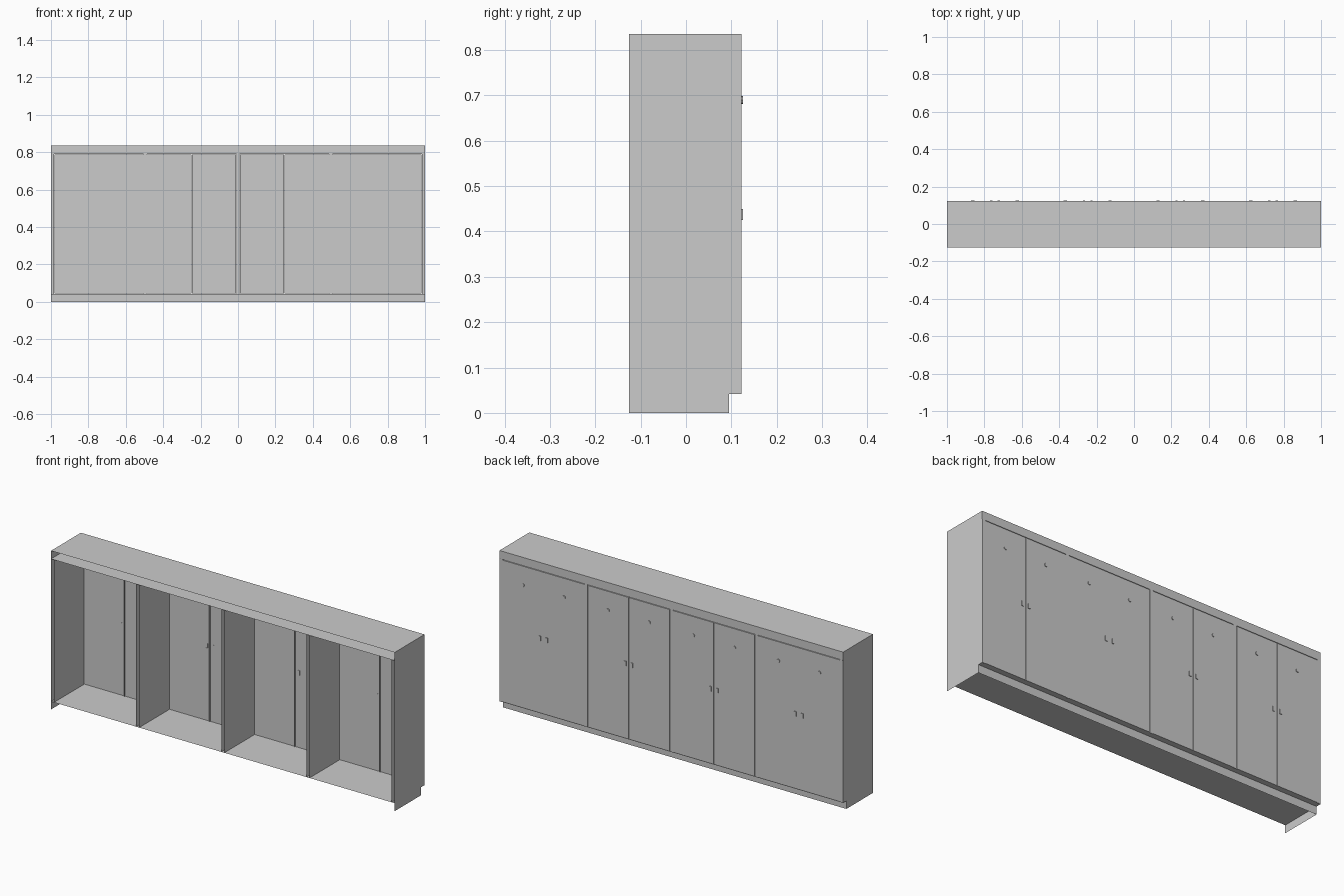
import bpy, bmesh, math
from mathutils import Matrix

if "Cube" in bpy.data.objects:
    bpy.data.objects.remove(bpy.data.objects["Cube"])

Y0, Y1 = -0.126, 0.122      # open wall side, door side
Z0, Z1, TOP = 0.042, 0.792, 0.835
T = 0.0175                  # upright thickness
FACES = {'-x': (0, 4, 6, 2), '+x': (1, 3, 7, 5), '-y': (0, 1, 5, 4),
         '+y': (2, 6, 7, 3), '-z': (0, 2, 3, 1), '+z': (4, 5, 7, 6)}


def finish(name, bm):
    me = bpy.data.meshes.new(name)
    bm.to_mesh(me)
    bm.free()
    ob = bpy.data.objects.new(name, me)
    bpy.context.collection.objects.link(ob)
    return ob


def shell(name, x, y, z, skip=('-y',)):
    """Box from min/max pairs, leaving out the skipped sides."""
    bm = bmesh.new()
    v = [bm.verts.new((a, b, c)) for c in z for b in y for a in x]
    for side, idx in FACES.items():
        if side not in skip:
            bm.faces.new([v[i] for i in idx])
    return finish(name, bm)


def lock(name, x, z):
    """Small round lock on a door."""
    bm = bmesh.new()
    m = Matrix.Translation((x, Y1 + 0.002, z)) @ Matrix.Rotation(math.pi / 2, 4, 'X')
    bmesh.ops.create_cone(bm, cap_ends=True, segments=8, radius1=0.009,
                          radius2=0.009, depth=0.004, matrix=m)
    return finish(name, bm)


# Hollow top, floor sheet and set-back plinth, all open towards the wall
shell("top_box", (-1, 1), (Y0, Y1), (Z1, TOP))
shell("floor_panel", (-1, 1), (Y0, Y1), (Z0, Z0),
      ('-x', '+x', '-y', '+y', '-z'))
shell("plinth", (-1, 1), (Y0, 0.095), (0, Z0), ('-y', '-z', '+z'))

# Five uprights
pitch = (2 - T) / 4
for i in range(5):
    x = -1 + i * pitch
    shell(f"upright_{i}", (x, x + T), (Y0, Y1 + 0.0005), (Z0, Z1),
          ('-y', '-z', '+z'))

# Two doors per bay, each with a lock and a handle beside the meeting seam
gap = 0.001
w = (pitch - T) / 2
for bay in range(4):
    left = -1 + bay * pitch + T
    seam = left + w
    for s, side in ((-1, "left"), (1, "right")):
        xs = sorted((seam + s * gap, seam + s * (w - gap)))
        shell(f"door_{bay}_{side}", xs, (Y1 - 0.006, Y1 + 0.0005),
              (Z0 + 0.002, Z1 - 0.003))
        lock(f"lock_{bay}_{side}", seam + s * w / 2, 0.69)
        hx = seam + s * 0.02
        shell(f"handle_{bay}_{side}", (hx - 0.006, hx + 0.006),
              (Y1, Y1 + 0.004), (0.425, 0.45))
